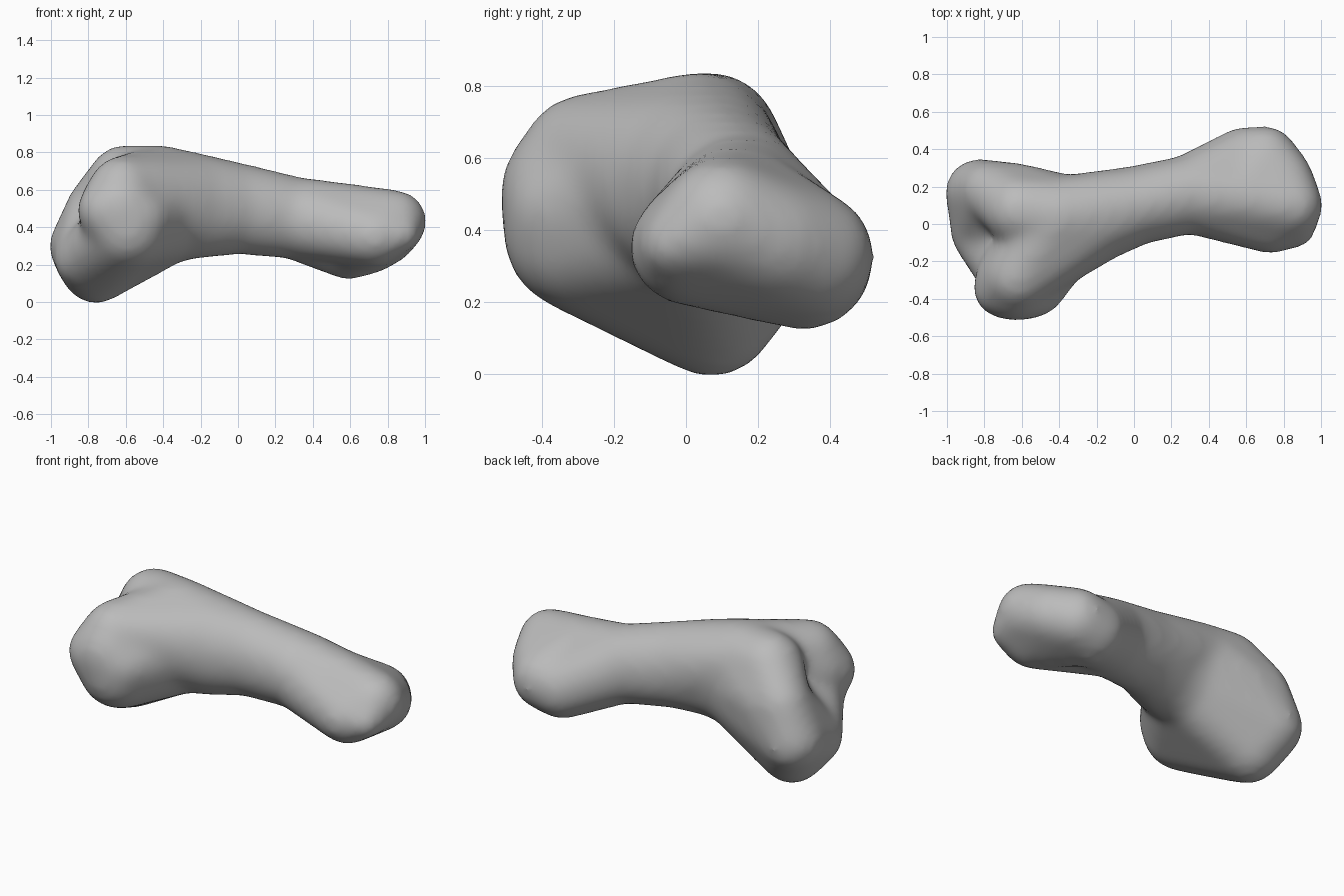
import bpy, bmesh

cube = bpy.data.objects.get("Cube")
if cube:
    bpy.data.objects.remove(cube, do_unlink=True)

# Bone colour
mat = bpy.data.materials.new("bone grey")
mat.use_nodes = True
grey = (0.5, 0.5, 0.5, 1)
mat.diffuse_color = grey
shader = mat.node_tree.nodes["Principled BSDF"]
shader.inputs["Base Color"].default_value = grey
shader.inputs["Roughness"].default_value = 0.7

# Rounded landmarks: x, y, z, radius, vertical stretch
knobs = {
    # shaft
    "neck": (-0.36, 0.02, 0.51, 0.23, 1.25),
    "thick": (-0.21, 0.025, 0.51, 0.225, 1.18),
    "middle": (0.0, 0.097, 0.50, 0.203, 1.15),
    "slim": (0.30, 0.16, 0.45, 0.20, 1.05),
    # small end
    "small_back": (0.59, 0.33, 0.31, 0.18, 1),
    "small_corner": (0.70, 0.345, 0.33, 0.17, 1),
    "small_front": (0.73, 0.0, 0.35, 0.15, 1),
    "small_tip": (0.84, 0.10, 0.43, 0.16, 1),
    "small_shoulder": (0.79, 0.24, 0.37, 0.16, 1),
    "small_top": (0.55, 0.14, 0.46, 0.17, 1),
    "small_bump": (0.88, -0.04, 0.36, 0.075, 1),
    # large end
    "front_top": (-0.62, -0.28, 0.60, 0.17, 1),
    "front_mid": (-0.63, -0.30, 0.50, 0.21, 1),
    "front_low": (-0.59, -0.29, 0.39, 0.21, 1),
    "front_inner": (-0.54, -0.32, 0.45, 0.17, 1),
    "front_outer": (-0.70, -0.345, 0.49, 0.15, 1),
    "crest": (-0.61, 0.07, 0.65, 0.18, 1),
    "crest_root": (-0.42, 0.035, 0.62, 0.21, 1),
    "foot": (-0.76, 0.07, 0.175, 0.175, 1),
    "foot_side": (-0.82, -0.05, 0.23, 0.15, 1),
    "heel": (-0.83, 0.17, 0.30, 0.17, 1),
    "rear_high": (-0.76, 0.17, 0.50, 0.15, 1),
    "rear_root": (-0.62, 0.155, 0.50, 0.16, 1),
}

# Each mass is a skin stretched over a few landmarks
masses = [
    "neck thick", "crest_root thick middle", "middle slim",
    "slim small_top small_back", "slim small_top small_front",
    "small_top small_back small_corner small_front small_tip small_shoulder",
    "small_front small_bump small_tip",
    "front_top front_mid front_low front_inner front_outer crest_root neck",
    "front_top crest_root thick",
    "crest crest_root rear_root rear_high neck",
    "rear_root rear_high heel foot foot_side neck",
    "front_low foot foot_side neck",
]

# Directions on a ball
ball = bmesh.new()
bmesh.ops.create_icosphere(ball, subdivisions=3, radius=1)
directions = [v.co.copy() for v in ball.verts]
ball.free()

SWELL = 0.011  # allowance for the later smoothing

body = bmesh.new()
for names in masses:
    hull = bmesh.new()
    for name in names.split():
        x, y, z, r, tall = knobs[name]
        r += SWELL
        for d in directions:
            hull.verts.new((x + r * d.x, y + r * d.y, z + r * tall * d.z))
    bmesh.ops.convex_hull(hull, input=hull.verts[:])
    loose = [v for v in hull.verts if not v.link_faces]
    bmesh.ops.delete(hull, geom=loose, context='VERTS')
    bmesh.ops.recalc_face_normals(hull, faces=hull.faces[:])
    piece = bpy.data.meshes.new("piece")
    hull.to_mesh(piece)
    hull.free()
    body.from_mesh(piece)
    bpy.data.meshes.remove(piece)

mesh = bpy.data.meshes.new("bone")
body.to_mesh(mesh)
body.free()
bone = bpy.data.objects.new("bone", mesh)
bpy.context.collection.objects.link(bone)

# Fuse the masses and soften the joins
fuse = bone.modifiers.new("fuse", 'REMESH')
fuse.mode = 'VOXEL'
fuse.voxel_size = 0.025
soften = bone.modifiers.new("soften", 'SMOOTH')
soften.factor = 0.5
soften.iterations = 20
graph = bpy.context.evaluated_depsgraph_get()
fused = bpy.data.meshes.new_from_object(bone.evaluated_get(graph))
bone.modifiers.clear()
bone.data = fused
bpy.data.meshes.remove(mesh)
fused.name = "bone"

fused.materials.clear()
fused.materials.append(mat)
for p in fused.polygons:
    p.use_smooth = True
    p.material_index = 0
fused.update()
